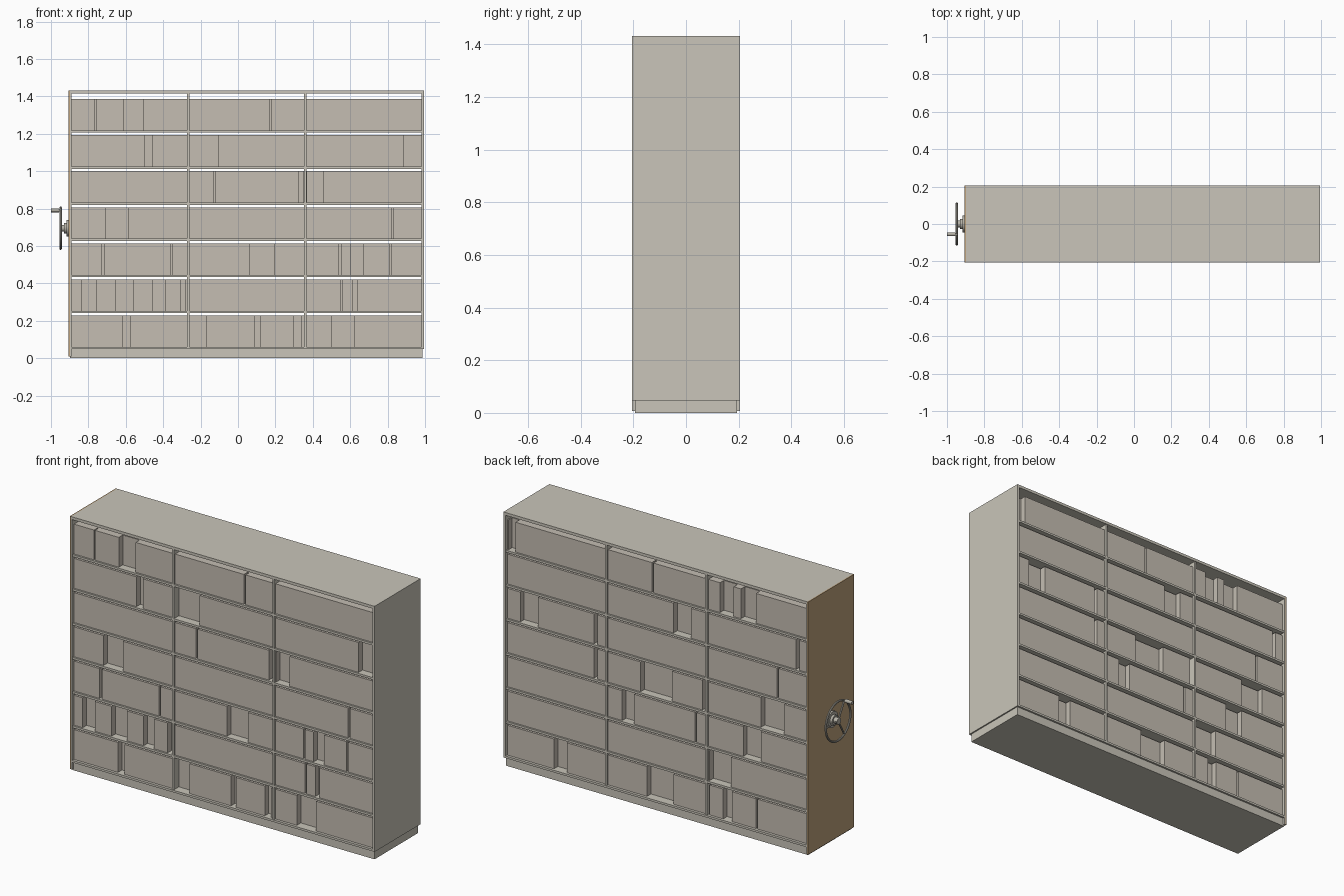
import bpy, bmesh, math
from mathutils import Vector

if "Cube" in bpy.data.objects:
    bpy.data.objects.remove(bpy.data.objects["Cube"])


def material(name, rgb):
    m = bpy.data.materials.new(name)
    m.diffuse_color = (*[(c / 255) ** 2.2 for c in rgb], 1)
    m.use_nodes = True
    m.node_tree.nodes["Principled BSDF"].inputs["Base Color"].default_value = m.diffuse_color
    return m


FRAME = material("warm grey", (200, 196, 184))
FILES = material("stone grey", (195, 188, 177))
WOOD = material("tan wood", (188, 160, 122))
METAL = material("steel grey", (180, 176, 165))


def boxes(name, mat, spans):
    """One object made of boxes given as (x0, x1, y0, y1, z0, z1)."""
    bm = bmesh.new()
    for x0, x1, y0, y1, z0, z1 in spans:
        vs = bmesh.ops.create_cube(bm, size=1)["verts"]
        for v in vs:
            v.co = ((x0 + x1) / 2 + v.co.x * (x1 - x0),
                    (y0 + y1) / 2 + v.co.y * (y1 - y0),
                    (z0 + z1) / 2 + v.co.z * (z1 - z0))
    me = bpy.data.meshes.new(name)
    bm.to_mesh(me)
    bm.free()
    ob = bpy.data.objects.new(name, me)
    bpy.context.collection.objects.link(ob)
    me.materials.append(mat)
    return ob


def rod(name, a, b, r, mat=METAL, sides=20):
    a, b = Vector(a), Vector(b)
    bpy.ops.mesh.primitive_cylinder_add(vertices=sides, radius=r, depth=(b - a).length,
                                        location=(a + b) / 2)
    ob = bpy.context.object
    ob.rotation_euler = (b - a).to_track_quat('Z', 'Y').to_euler()
    ob.name = name
    ob.data.materials.append(mat)
    bpy.ops.object.shade_smooth_by_angle()
    return ob


# Carcass
L, R, D, TOP = -0.905, 0.995, 0.205, 1.432
boxes("plinth", FRAME, [(-0.897, 0.987, -0.194, 0.194, 0, 0.05)])
boxes("base_panel", FRAME, [(L + 0.007, R, -D, D, 0.048, 0.06)])
boxes("top_panel", FRAME, [(L + 0.007, R, -D, D, 1.416, TOP)])
boxes("right_panel", FRAME, [(0.982, R, -D, D, 0.048, 1.418)])
boxes("left_panel", FRAME, [(L + 0.006, -0.891, -D, D, 0.008, 1.418)])
boxes("left_wood_face", WOOD, [(L, L + 0.007, -D, D, 0.008, TOP)])
boxes("dividers", FRAME, [(x, x + 0.012, -0.2, 0.2, 0.05, 1.417) for x in (-0.272, 0.354)])

# Shelves
PITCH, BOTTOM, HEIGHT = 0.1929, 0.06, 0.168
boxes("shelves", FRAME, [(-0.895, 0.985, -0.2, 0.2, BOTTOM + PITCH * i - 0.012, BOTTOM + PITCH * i)
                         for i in range(1, 7)])

# Set-back stretches of each row of files, bottom row first
FRONT = [
    [(-0.615, -0.575), (-0.26, -0.17), (0.09, 0.12), (0.30, 0.34), (0.50, 0.62)],
    [(-0.835, -0.76), (-0.655, -0.56), (-0.455, -0.39), (-0.305, -0.28), (0.55, 0.56), (0.615, 0.64)],
    [(-0.73, -0.715), (-0.36, -0.35), (0.065, 0.195), (0.54, 0.55), (0.605, 0.67), (0.81, 0.82)],
    [(-0.705, -0.585), (0.82, 0.83)],
    [(-0.13, -0.12), (0.325, 0.35), (0.37, 0.455)],
    [(-0.50, -0.46), (-0.26, -0.107), (0.885, 0.98)],
    [(-0.765, -0.76), (-0.61, -0.505), (0.17, 0.18)],
]
BACK = [
    [(-0.58, -0.57), (-0.42, -0.365), (-0.28, -0.27), (-0.055, 0.11), (0.61, 0.69)],
    [(-0.415, -0.28)],
    [(-0.60, -0.49), (-0.20, -0.19), (0.19, 0.265)],
    [(-0.745, -0.60), (-0.26, -0.235), (-0.045, 0.15), (0.42, 0.44)],
    [(-0.71, -0.70), (0.42, 0.44), (0.79, 0.90)],
    [(-0.84, -0.82), (-0.165, -0.055)],
    [(-0.57, -0.475), (-0.43, -0.345), (0.07, 0.08), (0.93, 0.975)],
]
BAYS = [(-0.889, -0.273), (-0.259, 0.353), (0.367, 0.981)]

for side, name, rows in ((-1, "front", FRONT), (1, "back", BACK)):
    for i, row in enumerate(rows):
        z = BOTTOM + PITCH * i
        spans = []
        for a, b in BAYS:
            cuts = sorted({a, b} | {x for p in row for x in p if a < x < b})
            for x0, x1 in zip(cuts, cuts[1:]):
                mid = (x0 + x1) / 2
                depth = 0.155 if any(p < mid < q for p, q in row) else 0.19
                y0, y1 = sorted((side * 0.003, side * depth))
                spans.append((x0, x1, y0, y1, z, z + HEIGHT))
        boxes(f"{name}_files_{i + 1}", FILES, spans)

# Hand wheel on the left end
CZ, WX, WR = 0.695, -0.948, 0.11
rod("wheel_flange", (L, 0, CZ), (L - 0.012, 0, CZ), 0.045, sides=32)
rod("wheel_boss", (L - 0.012, 0, CZ), (L - 0.026, 0, CZ), 0.028, sides=32)
rod("wheel_hub", (L - 0.026, 0, CZ), (WX - 0.006, 0, CZ), 0.018)
bpy.ops.mesh.primitive_torus_add(major_segments=48, minor_segments=10, major_radius=WR,
                                 minor_radius=0.006, location=(WX, 0, CZ),
                                 rotation=(0, math.pi / 2, 0))
bpy.context.object.name = "wheel_rim"
bpy.context.object.data.materials.append(METAL)
bpy.ops.object.shade_smooth_by_angle()
for k in range(3):
    t = math.radians(30 + 120 * k)
    rod("wheel_spoke", (WX, 0, CZ), (WX, -WR * math.sin(t), CZ + WR * math.cos(t)), 0.005, sides=10)
hy, hz = -WR * 0.5, CZ + WR * 0.866
rod("crank_pin", (WX + 0.005, hy, hz), (-0.96, hy, hz), 0.006)
rod("crank_handle", (-0.958, hy, hz), (-1.0, hy, hz), 0.010)
